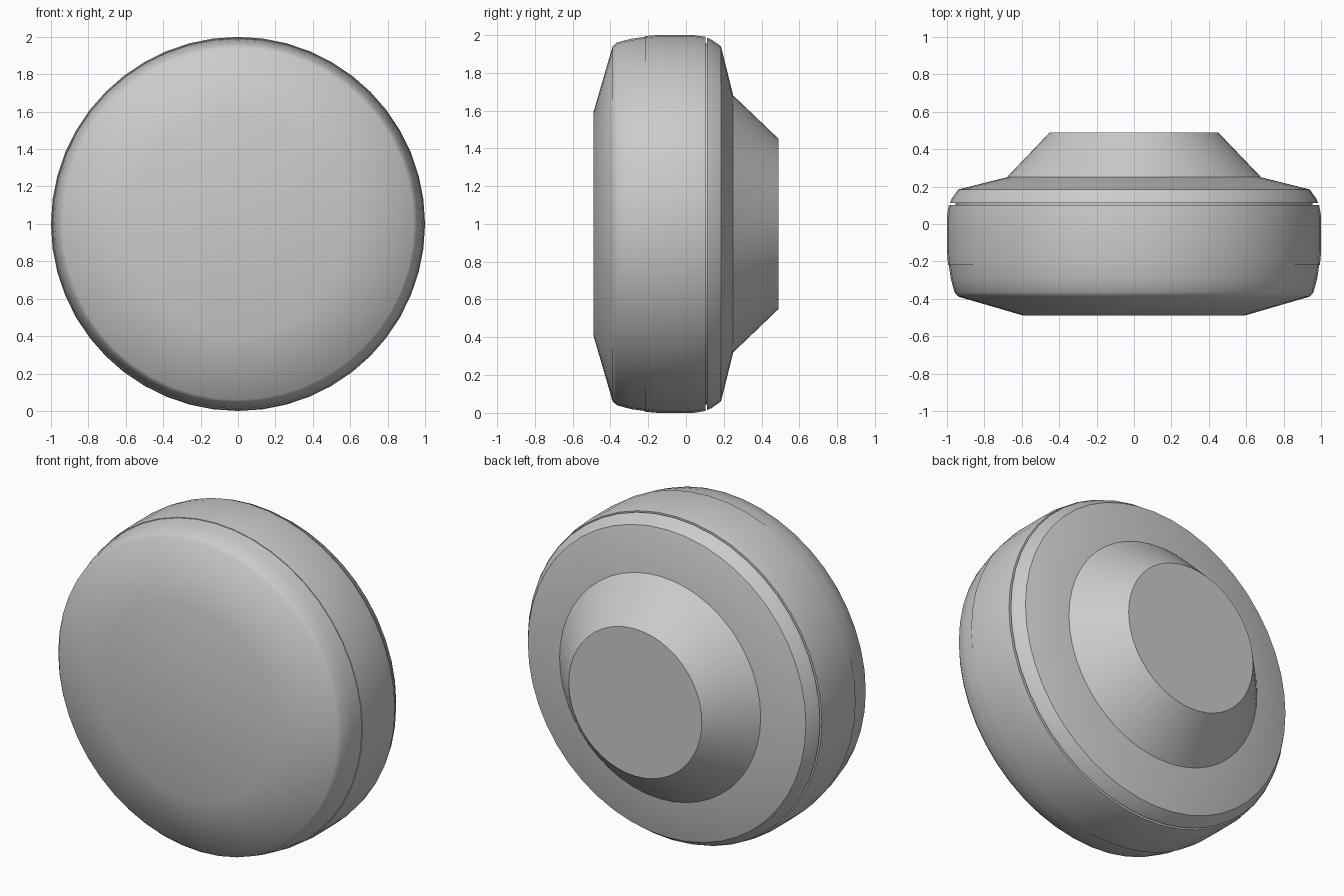
import bpy, bmesh, math

cube = bpy.data.objects.get("Cube")
if cube:
    bpy.data.objects.remove(cube, do_unlink=True)

SEGMENTS = 48
AXLE_HEIGHT = 1.0

grey = bpy.data.materials.new("plain_grey")
grey.use_nodes = True
colour = (0.6, 0.6, 0.6, 1)
grey.diffuse_color = colour
grey.node_tree.nodes["Principled BSDF"].inputs["Base Color"].default_value = colour


def turned_part(name, profile):
    """Spin (y, radius) points around the axle and close both ends."""
    bm = bmesh.new()
    rings = []
    for y, radius in profile:
        ring = []
        for i in range(SEGMENTS):
            a = math.tau * i / SEGMENTS
            ring.append(bm.verts.new((radius * math.cos(a), y, radius * math.sin(a))))
        rings.append(ring)
    for a, b in zip(rings, rings[1:]):
        for i in range(SEGMENTS):
            j = (i + 1) % SEGMENTS
            bm.faces.new((a[i], a[j], b[j], b[i]))
    bm.faces.new(rings[0])
    bm.faces.new(rings[-1])
    bmesh.ops.recalc_face_normals(bm, faces=bm.faces)
    mesh = bpy.data.meshes.new(name)
    bm.to_mesh(mesh)
    bm.free()
    mesh.materials.append(grey)
    obj = bpy.data.objects.new(name, mesh)
    obj.location.z = AXLE_HEIGHT
    bpy.context.collection.objects.link(obj)
    bpy.ops.object.select_all(action="DESELECT")
    obj.select_set(True)
    bpy.context.view_layer.objects.active = obj
    bpy.ops.object.shade_smooth_by_angle(angle=math.radians(35))
    return obj


# Domed front disc with a flat centre
turned_part("front_disc", [(-0.49, 0.59), (-0.388, 0.94), (-0.365, 0.96),
                           (-0.29, 0.98), (-0.218, 0.99)])
# Tread running around the middle
turned_part("tread_band", [(-0.218, 0.994), (-0.15, 1.0), (0.04, 1.0), (0.102, 0.99)])
# Core seen at the bottom of the narrow rear groove
turned_part("groove_core", [(0.09, 0.955), (0.125, 0.955)])
# Shallow rear disc
turned_part("rear_disc", [(0.112, 0.985), (0.135, 0.975), (0.185, 0.94), (0.25, 0.68)])
# Tapered hub with a flat end
turned_part("rear_hub", [(0.25, 0.68), (0.49, 0.45)])
